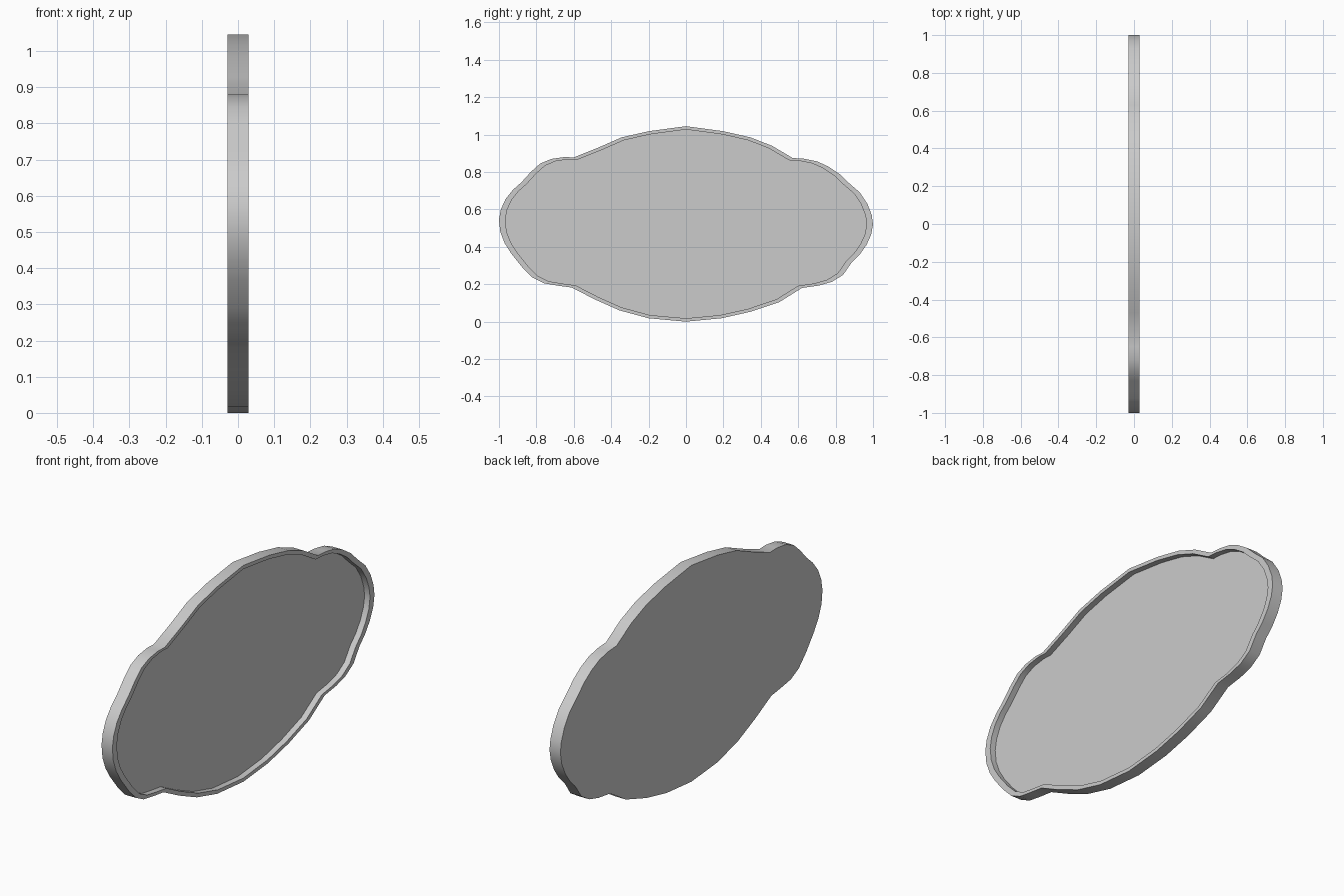
import bpy, bmesh

if "Cube" in bpy.data.objects:
    bpy.data.objects.remove(bpy.data.objects["Cube"])

# Scalloped outline of the tray in (y, z), clockwise from the top centre
OUTLINE = [
    (0, 1.045), (.2, 1.018), (.345, .985), (.46, .94), (.57, .875), (.63, .871),
    (.70, .857), (.76, .83), (.82, .79), (.87, .742), (.93, .69), (.97, .63),
    (.993, .57), (1, .52), (.99, .465), (.965, .41), (.93, .36), (.885, .315),
    (.84, .25), (.78, .213), (.71, .193), (.62, .18), (.5, .105), (.345, .053),
    (.19, .018), (0, 0), (-.2, .018), (-.355, .06), (-.49, .12), (-.61, .182),
    (-.69, .193), (-.76, .205), (-.82, .235), (-.875, .29), (-.935, .365),
    (-.97, .42), (-.993, .48), (-1, .545), (-.99, .60), (-.965, .655),
    (-.925, .705), (-.88, .745), (-.83, .80), (-.78, .845), (-.72, .87),
    (-.65, .88), (-.60, .878), (-.47, .93), (-.345, .985), (-.2, 1.018)]
MID_Z = .523
HALF = .029       # half thickness
FLOOR_X = 0.0     # recessed panel position
INSET = .966      # inner rim scale


def ring(bm, x, scale):
    return [bm.verts.new((x, y * scale, MID_Z + (z - MID_Z) * scale))
            for y, z in OUTLINE]


def bridge(bm, a, b):
    n = len(a)
    for i in range(n):
        j = (i + 1) % n
        bm.faces.new((a[i], a[j], b[j], b[i]))


# Tray: flat back, outer wall, front rim, inner wall, recessed panel
bm = bmesh.new()
rings = [ring(bm, -HALF, 1), ring(bm, HALF, 1),
         ring(bm, HALF, INSET), ring(bm, FLOOR_X, INSET)]
for a, b in zip(rings, rings[1:]):
    bridge(bm, a, b)
bm.faces.new(rings[0])
bm.faces.new(rings[-1])
bmesh.ops.recalc_face_normals(bm, faces=bm.faces[:])

mesh = bpy.data.meshes.new("scalloped_panel")
bm.to_mesh(mesh)
bm.free()
panel = bpy.data.objects.new("scalloped_panel", mesh)
bpy.context.collection.objects.link(panel)

# Smooth walls with sharp rim edges
bpy.context.view_layer.objects.active = panel
panel.select_set(True)
bpy.ops.object.shade_smooth_by_angle(angle=0.5)
